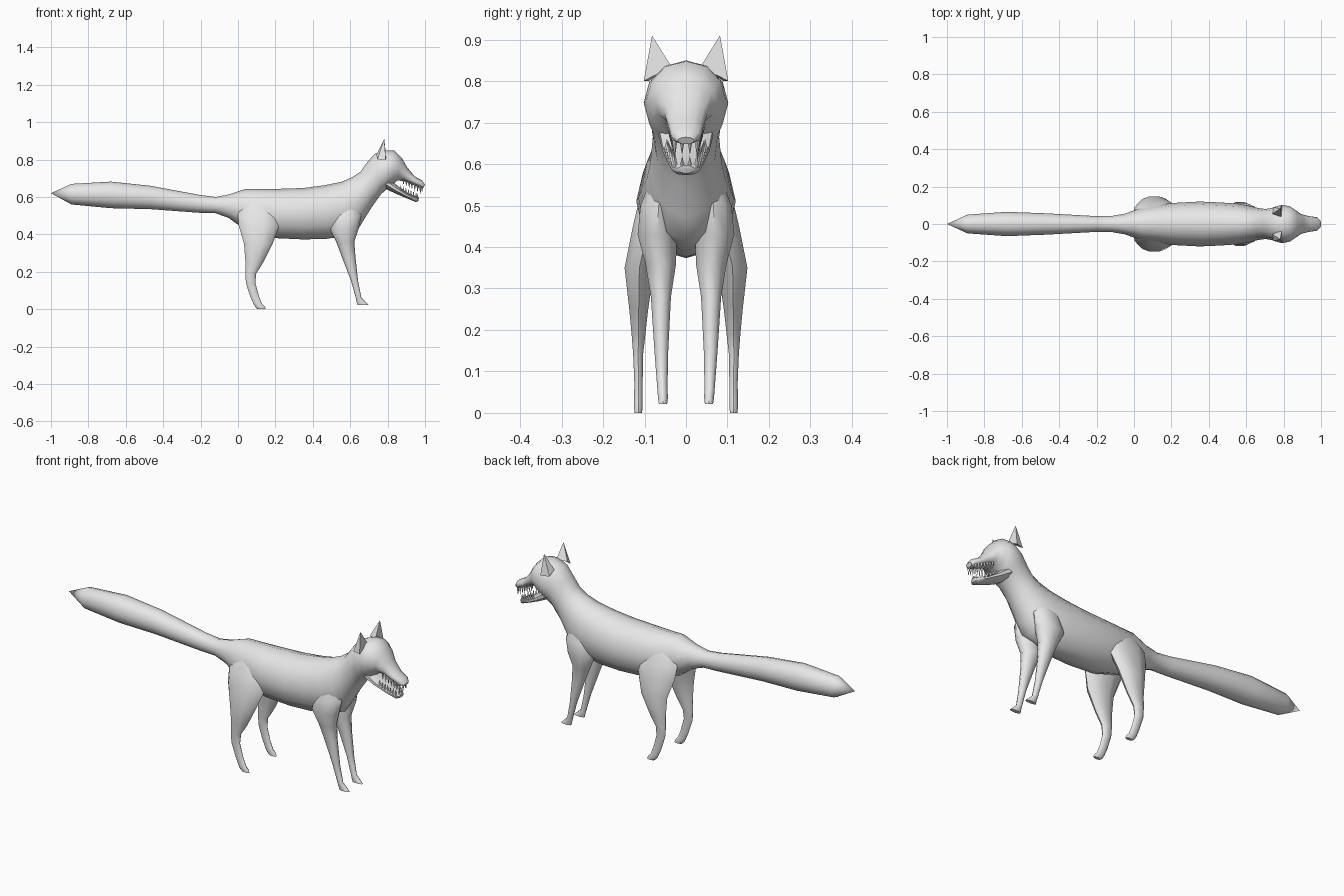
import bpy, bmesh, math
from mathutils import Vector

if "Cube" in bpy.data.objects:
    bpy.data.objects.remove(bpy.data.objects["Cube"])

fur = bpy.data.materials.new("light_grey")
fur.diffuse_color = (0.8, 0.8, 0.8, 1)
fur.use_nodes = True
fur.node_tree.nodes["Principled BSDF"].inputs["Base Color"].default_value = fur.diffuse_color


def finish(name, bm, angle=50):
    bmesh.ops.recalc_face_normals(bm, faces=bm.faces)
    mesh = bpy.data.meshes.new(name)
    bm.to_mesh(mesh)
    bm.free()
    mesh.materials.append(fur)
    obj = bpy.data.objects.new(name, mesh)
    bpy.context.collection.objects.link(obj)
    bpy.ops.object.select_all(action='DESELECT')
    obj.select_set(True)
    bpy.context.view_layer.objects.active = obj
    bpy.ops.object.shade_smooth_by_angle(angle=math.radians(angle))
    return obj


def loft(name, rings, sides=12, tip=None):
    """Skin a list of (centre, axis_a, axis_b) ellipses, with an optional start point."""
    bm = bmesh.new()
    loops = []
    for c, a, b in rings:
        loops.append([bm.verts.new(c + a * math.cos(2 * math.pi * i / sides)
                                   + b * math.sin(2 * math.pi * i / sides))
                      for i in range(sides)])
    for lo, hi in zip(loops, loops[1:]):
        for i in range(sides):
            j = (i + 1) % sides
            bm.faces.new((lo[i], lo[j], hi[j], hi[i]))
    if tip:
        p = bm.verts.new(tip)
        for i in range(sides):
            bm.faces.new((p, loops[0][i], loops[0][(i + 1) % sides]))
    else:
        bm.faces.new(loops[0])
    bm.faces.new(loops[-1])
    return finish(name, bm)


def spine_rings(rows):
    """Rows: top x, top z, bottom x, bottom z, half width."""
    out = []
    for tx, tz, bx, bz, w in rows:
        top, bot = Vector((tx, 0, tz)), Vector((bx, 0, bz))
        out.append(((top + bot) / 2, (top - bot) / 2, Vector((0, w, 0))))
    return out


def leg_rings(rows, side):
    """Rows: z, rear x, front x, inner y, outer y."""
    return [(Vector(((x0 + x1) / 2, side * (y0 + y1) / 2, z)),
             Vector(((x1 - x0) / 2, 0, 0)), Vector((0, (y1 - y0) / 2, 0)))
            for z, x0, x1, y0, y1 in rows]


# Tail, trunk, neck, skull and upper muzzle as one skin
loft("body", spine_rings([
    (-.89, .67, -.89, .56, .05), (-.68, .682, -.68, .54, .065),
    (-.47, .66, -.47, .535, .057), (-.2, .61, -.2, .515, .042),
    (-.12, .60, -.12, .513, .043), (-.05, .613, -.05, .488, .055),
    (.04, .643, .03, .43, .085), (.2, .643, .2, .38, .112),
    (.35, .648, .35, .373, .12), (.46, .662, .47, .376, .115),
    (.55, .68, .57, .39, .108), (.61, .705, .635, .415, .096),
    (.655, .735, .668, .47, .086), (.69, .785, .715, .545, .08),
    (.73, .83, .765, .615, .088), (.785, .85, .80, .645, .102),
    (.835, .848, .828, .665, .095), (.875, .81, .852, .688, .074),
    (.905, .758, .885, .685, .052), (.945, .71, .93, .668, .042),
    (.985, .688, .975, .648, .036), (1.0, .665, .99, .648, .02),
]), tip=(-1, 0, .62))

# Open lower jaw
loft("lower_jaw", spine_rings([
    (.79, .715, .775, .65, .07), (.85, .662, .845, .617, .06),
    (.91, .618, .905, .592, .045), (.955, .602, .95, .573, .034),
    (.968, .597, .964, .578, .02),
]), sides=10)

HIND = [(.57, .03, .17, .02, .085), (.51, 0, .215, .03, .116),
        (.45, .003, .222, .05, .13), (.35, .032, .185, .075, .15),
        (.25, .04, .135, .09, .138), (.19, .04, .097, .097, .132),
        (.14, .042, .093, .103, .128), (.07, .065, .112, .104, .125),
        (.03, .082, .128, .104, .126), (.012, .092, .145, .104, .126),
        (0, .105, .148, .106, .124)]
FORE = [(.58, .54, .63, .02, .08), (.50, .505, .66, .02, .112),
        (.43, .49, .645, .02, .119), (.36, .525, .622, .022, .10),
        (.28, .555, .628, .035, .086), (.15, .605, .642, .042, .077),
        (.06, .63, .66, .044, .07), (.036, .635, .685, .043, .068),
        (.022, .638, .70, .045, .066)]

for side, label in ((-1, "right"), (1, "left")):
    loft("hind_leg_" + label, leg_rings(HIND, side), sides=10)
    loft("front_leg_" + label, leg_rings(FORE, side), sides=10)

    # Pointed ear
    bm = bmesh.new()
    base = [bm.verts.new((x, side * y, z)) for x, y, z in
            ((.79, .102, .80), (.79, .035, .835), (.74, .055, .825), (.745, .09, .80))]
    tip = bm.verts.new((.782, side * .082, .91))
    bm.faces.new(base)
    for i in range(4):
        bm.faces.new((base[i], base[(i + 1) % 4], tip))
    finish("ear_" + label, bm, 30)


# Rows of teeth around each jaw edge
def teeth(name, back, front, nose_x, length):
    bm = bmesh.new()
    back, front = Vector(back), Vector(front)
    roots = []
    for side in (-1, 1):
        for i in range(7):
            p = back.lerp(front, i / 6)
            roots.append((Vector((p.x, side * p.y, p.z)), .7 + .3 * i / 6))
        roots.append((Vector((nose_x, side * front.y * .35, front.z)), .8))
    for p, scale in roots:
        ring = [bm.verts.new(p + Vector((math.cos(a), math.sin(a), 0)) * .0065)
                for a in (0, math.pi / 2, math.pi, 3 * math.pi / 2)]
        tip = bm.verts.new(p + Vector((0, 0, length * scale)))
        bm.faces.new(ring)
        for i in range(4):
            bm.faces.new((ring[i], ring[(i + 1) % 4], tip))
    finish(name, bm, 30)


teeth("upper_teeth", (.885, .04, .695), (.975, .027, .658), .984, -.045)
teeth("lower_teeth", (.87, .046, .635), (.952, .026, .59), .959, .038)
